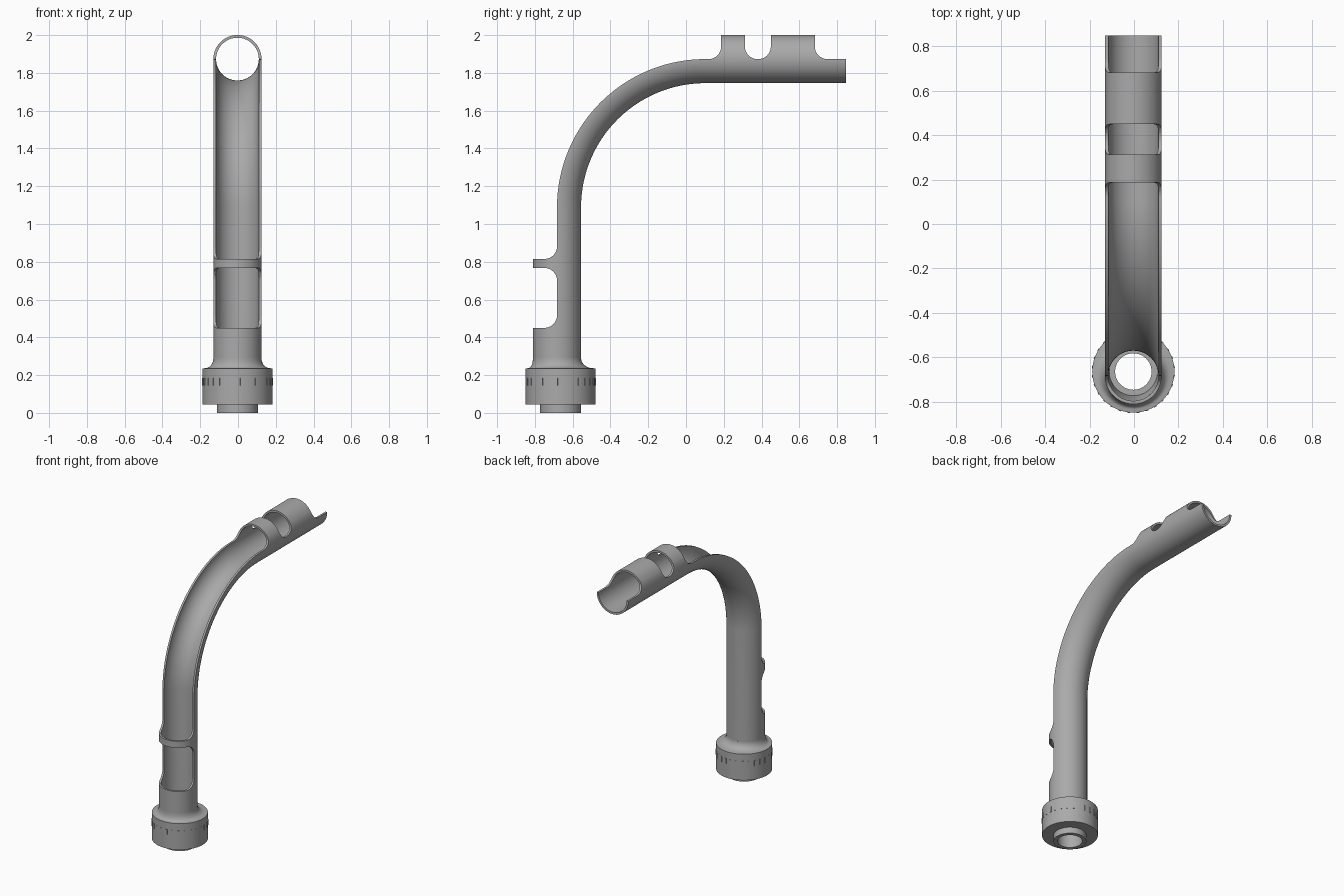
import bpy, bmesh, math
from mathutils import Vector

if "Cube" in bpy.data.objects:
    bpy.data.objects.remove(bpy.data.objects["Cube"])

XC = -0.003                      # sideways centre of everything
BASE_Y, TUBE_Y = -0.664, -0.683  # base axis and upright tube axis
TOP_Z = 1.873                    # axis height of the horizontal tube
R_OUT, R_IN = 0.1275, 0.113
BEND = 0.785                     # bend radius on the axis
BY, BZ = TUBE_Y + BEND, TOP_Z - BEND
SEG = 64

grey = bpy.data.materials.new("plain grey")
grey.diffuse_color = (0.40, 0.40, 0.40, 1)
grey.use_nodes = True
grey.node_tree.nodes["Principled BSDF"].inputs["Base Color"].default_value = grey.diffuse_color


def finish(bm, name, smooth=True):
    bmesh.ops.recalc_face_normals(bm, faces=bm.faces)
    me = bpy.data.meshes.new(name)
    bm.to_mesh(me)
    bm.free()
    me.materials.append(grey)
    ob = bpy.data.objects.new(name, me)
    bpy.context.collection.objects.link(ob)
    if smooth:
        shade(ob)
    return ob


def shade(ob):
    bpy.ops.object.select_all(action='DESELECT')
    ob.select_set(True)
    bpy.context.view_layer.objects.active = ob
    bpy.ops.object.shade_smooth_by_angle(angle=math.radians(32))


def bridge(bm, rings, closed):
    n = len(rings)
    for i in range(n if closed else n - 1):
        a, b = rings[i], rings[(i + 1) % n]
        for j in range(len(a)):
            k = (j + 1) % len(a)
            bm.faces.new((a[j], a[k], b[k], b[j]))


def lathe(name, profile):
    """Closed (radius, z, axis y) profile spun round an upright axis."""
    bm = bmesh.new()
    rings = []
    for r, z, yc in profile:
        rings.append([bm.verts.new((XC + r * math.cos(a), yc + r * math.sin(a), z))
                      for a in (2 * math.pi * j / SEG for j in range(SEG))])
    bridge(bm, rings, True)
    return finish(bm, name)


def arc(cy, cz, r, a0, a1, n):
    return [(cy + r * math.cos(math.radians(a0 + (a1 - a0) * i / n)),
             cz + r * math.sin(math.radians(a0 + (a1 - a0) * i / n))) for i in range(n + 1)]


# Plug: short sleeve that sticks out below the collar
lathe("plug", [(0.082, 0, BASE_Y), (0.1085, 0, BASE_Y),
               (0.1085, 0.2, BASE_Y), (0.082, 0.2, BASE_Y)])

# Collar with a flared neck that leads to the slightly offset tube
neck = []
for i in range(9):
    t = math.radians(90 * i / 8)
    neck.append((0.17 - 0.0425 * math.sin(t), 0.29 - 0.053 * math.cos(t),
                 BASE_Y + (TUBE_Y - BASE_Y) * math.sin(t)))
lathe("collar", [(0.1085, 0.045, BASE_Y), (0.185, 0.045, BASE_Y), (0.185, 0.235, BASE_Y)]
      + neck + [(R_IN, 0.29, TUBE_Y), (0.1085, 0.2, BASE_Y)])

# Index marks round the collar
bm = bmesh.new()
MARKS = 28
for i in range(MARKS):
    a = 2 * math.pi * (i + 0.5) / MARKS
    out, side = Vector((math.cos(a), math.sin(a), 0)), Vector((-math.sin(a), math.cos(a), 0))
    c = Vector((XC, BASE_Y, 0.165))
    ends = [[bm.verts.new(c + out * r + side * s * 0.006 + Vector((0, 0, h * 0.019)))
             for s, h in ((-1, -1), (1, -1), (1, 1), (-1, 1))] for r in (0.181, 0.1875)]
    bridge(bm, ends, False)
    bm.faces.new(ends[0])
    bm.faces.new(ends[1])
finish(bm, "collar_marks", False)

# Bent tube: hollow sweep along upright, quarter bend and horizontal run
stations = [(TUBE_Y, 0.29, 0)]
for i in range(41):
    t = math.pi / 2 * i / 40
    stations.append((BY - BEND * math.cos(t), BZ + BEND * math.sin(t), t))
stations.append((0.848, TOP_Z, math.pi / 2))
bm = bmesh.new()
shells = []
for rad in (R_OUT, R_IN):
    rings = []
    for y, z, t in stations:
        ny, nz = -math.cos(t), math.sin(t)      # outward direction of the bend
        ring = []
        for j in range(SEG):
            a = 2 * math.pi * (j + 0.5) / SEG
            o = rad * math.sin(a)
            ring.append(bm.verts.new((XC + rad * math.cos(a), y + ny * o, z + nz * o)))
        rings.append(ring)
    shells.append(rings)
bridge(bm, shells[0] + shells[1][::-1], True)
tube = finish(bm, "bent_tube", False)

# Cutter: side outlines of the openings, with rounded inner corners
F = 0.066
YO, ZO = TUBE_Y - 0.3, TOP_Z + 0.3
lower = ([(YO, 0.45)] + arc(TUBE_Y - F, 0.45 + F, F, -90, 0, 8)
         + arc(TUBE_Y - F, 0.767 - F, F, 0, 90, 8) + [(YO, 0.767)])
bend = ([(YO, 0.815)] + arc(TUBE_Y - F, 0.815 + F, F, -90, 0, 8)
        + arc(BY, BZ, BEND, 180, 90, 40)
        + arc(0.186 - F, TOP_Z + F, F, -90, 0, 8) + [(0.186, ZO), (YO, ZO)])
notch = ([(0.312, ZO)] + arc(0.312 + F, TOP_Z + F, F, 180, 270, 8)
         + arc(0.449 - F, TOP_Z + F, F, -90, 0, 8) + [(0.449, ZO)])
tip = ([(0.682, ZO)] + arc(0.682 + F, TOP_Z + F, F, 180, 270, 8)
       + [(1.0, TOP_Z), (1.0, ZO)])
bm = bmesh.new()
for outline in (lower, bend, notch, tip):
    sides = [[bm.verts.new((x, y, z)) for y, z in outline] for x in (-0.3, 0.3)]
    bridge(bm, sides, False)
    bm.faces.new(sides[0])
    bm.faces.new(sides[1])
cutter = finish(bm, "opening_cutter", False)
cutter.hide_render = True

mod = tube.modifiers.new("openings", 'BOOLEAN')
mod.operation = 'DIFFERENCE'
mod.solver = 'EXACT'
mod.object = cutter
bpy.context.view_layer.objects.active = tube
tube.select_set(True)
bpy.ops.object.modifier_apply(modifier=mod.name)
bpy.data.objects.remove(cutter)
shade(tube)
